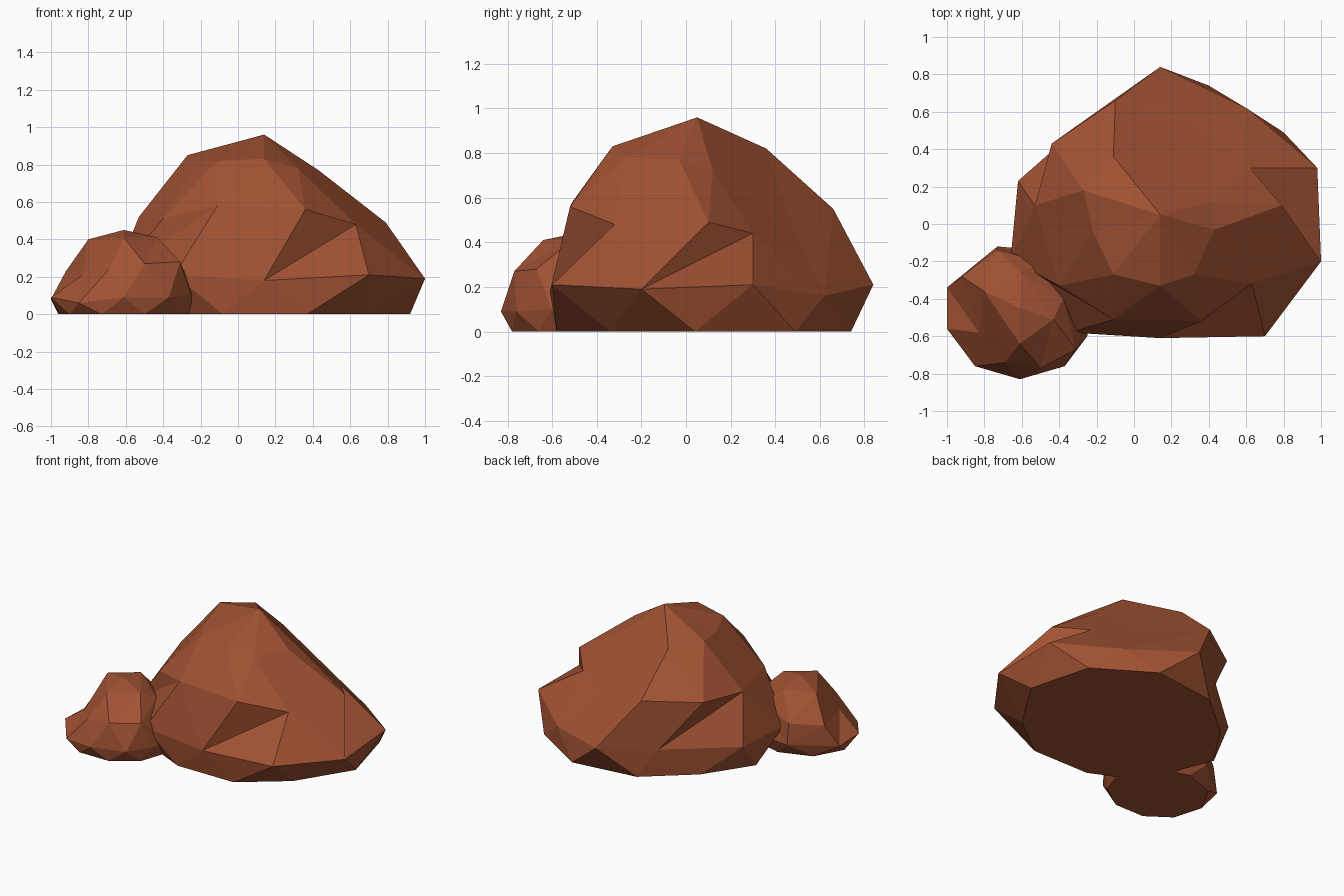
import bpy
import bmesh
from mathutils import Vector

# Remove the default cube only
default_cube = bpy.data.objects.get("Cube")
if default_cube:
    bpy.data.objects.remove(default_cube, do_unlink=True)

# Single rust-coloured stone material
stone = bpy.data.materials.new("rust_stone")
stone.use_nodes = True
stone_colour = (.36, .085, .033, 1)
stone.diffuse_color = stone_colour
shader = stone.node_tree.nodes["Principled BSDF"]
shader.inputs["Base Color"].default_value = stone_colour
shader.inputs["Roughness"].default_value = .9


def add_ring(mesh, points):
    """Add a ring of vertices; two-number points lie on the ground."""
    return [mesh.verts.new(Vector(point).to_3d()) for point in points]


def zip_rings(mesh, lower, upper):
    """Fill the band between two rings, always taking the shorter diagonal."""
    start = min(range(len(upper)),
                key=lambda k: (upper[k].co - lower[0].co).length)
    upper = upper[start:] + upper[:start]
    low_count, up_count = len(lower), len(upper)
    low = up = 0
    while low < low_count or up < up_count:
        low_here, up_here = lower[low % low_count], upper[up % up_count]
        low_next, up_next = lower[(low + 1) % low_count], upper[(up + 1) % up_count]
        low_gap = (low_next.co - up_here.co).length
        up_gap = (up_next.co - low_here.co).length
        if up == up_count or (low < low_count and low_gap < up_gap):
            mesh.faces.new((low_here, low_next, up_here))
            low += 1
        else:
            mesh.faces.new((low_here, up_next, up_here))
            up += 1


def fan_rings(mesh, lower, upper):
    """Fill equal rings with every other lower vertex fanning out, which cuts notches."""
    count = len(lower)
    for i in range(1, count, 2):
        before, here, after = lower[i - 1], lower[i], lower[(i + 1) % count]
        first, middle, last = (upper[(i + step) % count] for step in range(3))
        mesh.faces.new((before, here, first))
        mesh.faces.new((here, middle, first))
        mesh.faces.new((here, last, middle))
        mesh.faces.new((here, after, last))


def build_rock(name, rings, peak, notched_band=None):
    """Stack the rings into a closed faceted boulder."""
    mesh = bmesh.new()
    layers = [add_ring(mesh, ring) for ring in rings]
    mesh.faces.new(layers[0])
    for band, (lower, upper) in enumerate(zip(layers, layers[1:])):
        fill = fan_rings if band == notched_band else zip_rings
        fill(mesh, lower, upper)
    tip = mesh.verts.new(peak)
    crown = layers[-1]
    for here, after in zip(crown, crown[1:] + crown[:1]):
        mesh.faces.new((here, after, tip))
    bmesh.ops.recalc_face_normals(mesh, faces=mesh.faces)
    data = bpy.data.meshes.new(name)
    mesh.to_mesh(data)
    mesh.free()
    data.materials.append(stone)
    rock = bpy.data.objects.new(name, data)
    bpy.context.scene.collection.objects.link(rock)
    return rock


# Large boulder: footprint, foot bulge, shoulder, crown
large_footprint = [
    (-.42, -.42), (-.08, -.58), (.37, -.58), (.68, -.34), (.92, .04),
    (.8, .49), (.4, .74), (-.08, .68), (-.4, .41), (-.62, .08)]
large_bulge = [
    (-.34, -.58, .21), (.14, -.61, .18), (.7, -.6, .21), (1, -.2, .19),
    (.98, .3, .21), (.6, .62, .16), (.14, .84, .21), (-.2, .6, .2),
    (-.62, .23, .19), (-.66, -.19, .2)]
large_shoulder = [
    (-.4, -.33, .51), (-.11, -.51, .58), (.36, -.52, .56), (.63, -.32, .48),
    (.79, .1, .49), (.62, .3, .44), (.35, .5, .41), (-.1, .66, .55),
    (-.44, .43, .54), (-.53, .1, .52)]
large_crown = [
    (-.22, -.04, .82), (-.11, -.27, .82), (.14, -.33, .83), (.32, -.27, .78),
    (.43, -.03, .77), (.42, .12, .72), (-.11, .36, .82), (-.27, .18, .85)]
build_rock("large_boulder",
           [large_footprint, large_bulge, large_shoulder, large_crown],
           (.14, .05, .96), notched_band=1)

# Small boulder leaning against the front corner
small_footprint = [
    (-.9, -.66), (-.73, -.78), (-.5, -.78), (-.32, -.66), (-.25, -.45),
    (-.35, -.25), (-.62, -.17), (-.85, -.25), (-.96, -.45)]
small_bulge = [
    (-.85, -.76, .06), (-.61, -.83, .09), (-.37, -.76, .09), (-.25, -.6, .1),
    (-.23, -.4, .1), (-.4, -.15, .1), (-.73, -.12, .1), (-1, -.34, .08),
    (-1, -.56, .09)]
small_shoulder = [
    (-.69, -.74, .24), (-.5, -.77, .27), (-.31, -.67, .28), (-.38, -.4, .35),
    (-.5, -.2, .3), (-.73, -.14, .25), (-.92, -.28, .23), (-.83, -.58, .21)]
small_crown = [
    (-.61, -.64, .41), (-.43, -.51, .41), (-.6, -.26, .42), (-.8, -.36, .4)]
build_rock("small_boulder",
           [small_footprint, small_bulge, small_shoulder, small_crown],
           (-.61, -.45, .45))
